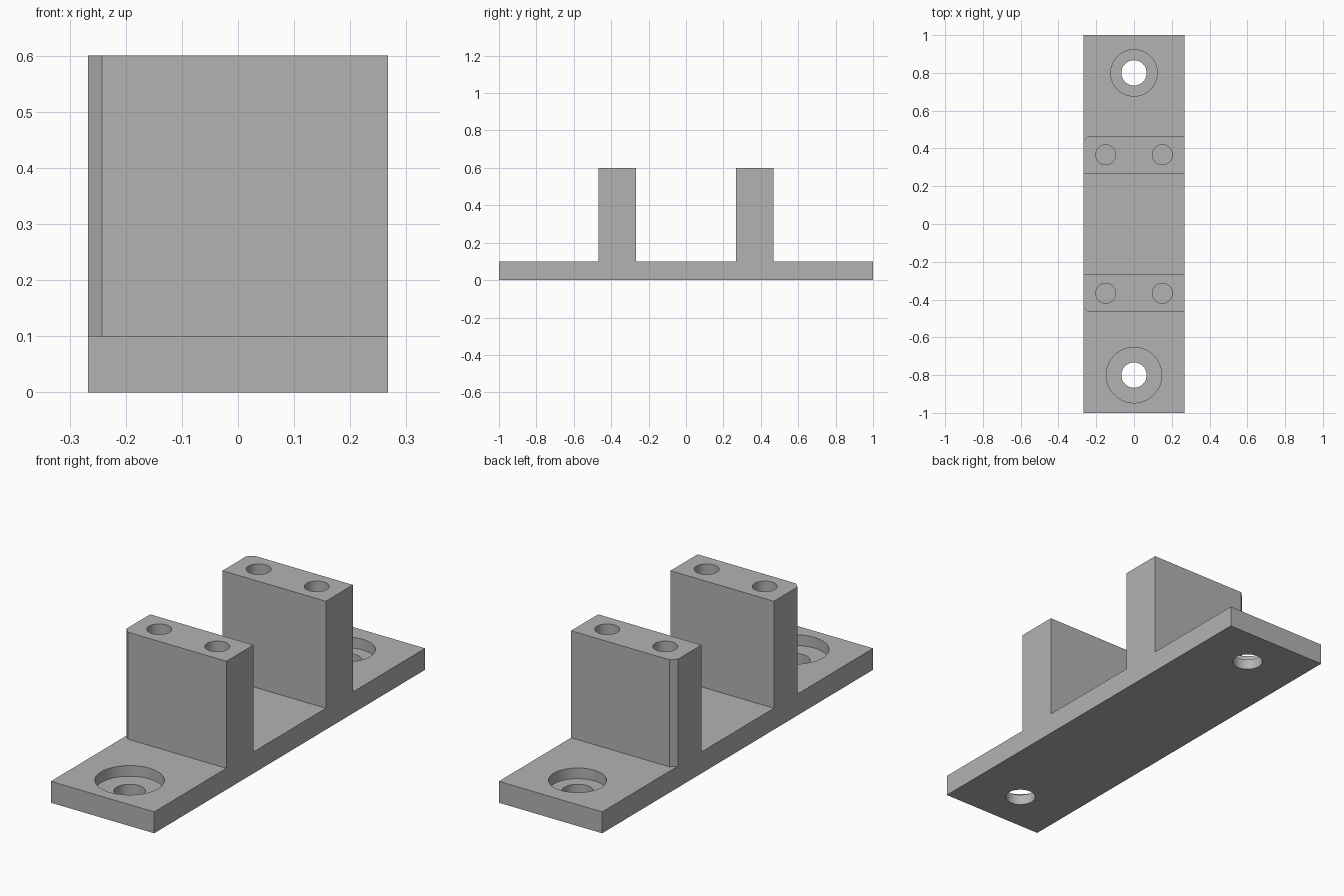
import bpy
import bmesh
import math

cube = bpy.data.objects.get("Cube")
if cube:
    bpy.data.objects.remove(cube, do_unlink=True)

# Main dimensions
HALF_W, HALF_L = 0.267, 1.0
BASE_TOP, POST_TOP = 0.1, 0.6
POST_IN, POST_OUT = 0.267, 0.467
CHAMFER = 0.025
POST_HOLE_DEPTH = 0.4

grey = bpy.data.materials.new("plain grey")
grey.use_nodes = True
grey.diffuse_color = (0.45, 0.45, 0.45, 1)
grey.node_tree.nodes["Principled BSDF"].inputs["Base Color"].default_value = grey.diffuse_color


def prism(name, outline, z0, z1):
    """Extrude a flat outline upwards from z0 to z1."""
    bm = bmesh.new()
    face = bm.faces.new([bm.verts.new((x, y, z0)) for x, y in outline])
    top = bmesh.ops.extrude_face_region(bm, geom=[face])["geom"]
    bmesh.ops.translate(bm, vec=(0, 0, z1 - z0),
                        verts=[v for v in top if isinstance(v, bmesh.types.BMVert)])
    bmesh.ops.recalc_face_normals(bm, faces=bm.faces)
    mesh = bpy.data.meshes.new(name)
    bm.to_mesh(mesh)
    bm.free()
    obj = bpy.data.objects.new(name, mesh)
    bpy.context.collection.objects.link(obj)
    mesh.materials.append(grey)
    return obj


def select_only(obj):
    bpy.ops.object.select_all(action="DESELECT")
    obj.select_set(True)
    bpy.context.view_layer.objects.active = obj


def drill(obj, x, y, radius, z0, z1, sides=64):
    """Cut a round vertical hole, then discard the cutter."""
    ring = [(x + radius * math.cos(math.tau * i / sides),
             y + radius * math.sin(math.tau * i / sides)) for i in range(sides)]
    cutter = prism("hole_cutter", ring, z0, z1)
    cutter.hide_render = True
    mod = obj.modifiers.new("hole", "BOOLEAN")
    mod.operation = "DIFFERENCE"
    mod.solver = "EXACT"
    mod.object = cutter
    select_only(obj)
    bpy.ops.object.modifier_apply(modifier=mod.name)
    bpy.data.objects.remove(cutter, do_unlink=True)


def finish(obj):
    select_only(obj)
    bpy.ops.object.shade_smooth_by_angle(angle=math.radians(30))


# Base plate with two counterbored screw holes, the front one wider
base = prism("base_plate", [(-HALF_W, -HALF_L), (HALF_W, -HALF_L),
                            (HALF_W, HALF_L), (-HALF_W, HALF_L)], 0, BASE_TOP)
for y, bore in ((-0.8, 0.147), (0.8, 0.123)):
    drill(base, 0, y, bore, 0.05, 0.2)
    drill(base, 0, y, 0.067, -0.1, 0.2)
finish(base)

# Upright posts: outer corner on the right side chamfered, two blind holes on top
for name, side in (("front_post", -1), ("back_post", 1)):
    outline = [(-HALF_W, side * POST_IN), (HALF_W, side * POST_IN),
               (HALF_W, side * POST_OUT), (-HALF_W + CHAMFER, side * POST_OUT),
               (-HALF_W, side * (POST_OUT - CHAMFER))]
    post = prism(name, outline, BASE_TOP, POST_TOP)
    for x in (-0.15, 0.15):
        drill(post, x, side * (POST_IN + POST_OUT) / 2, 0.053,
              POST_TOP - POST_HOLE_DEPTH, POST_TOP + 0.1)
    finish(post)
